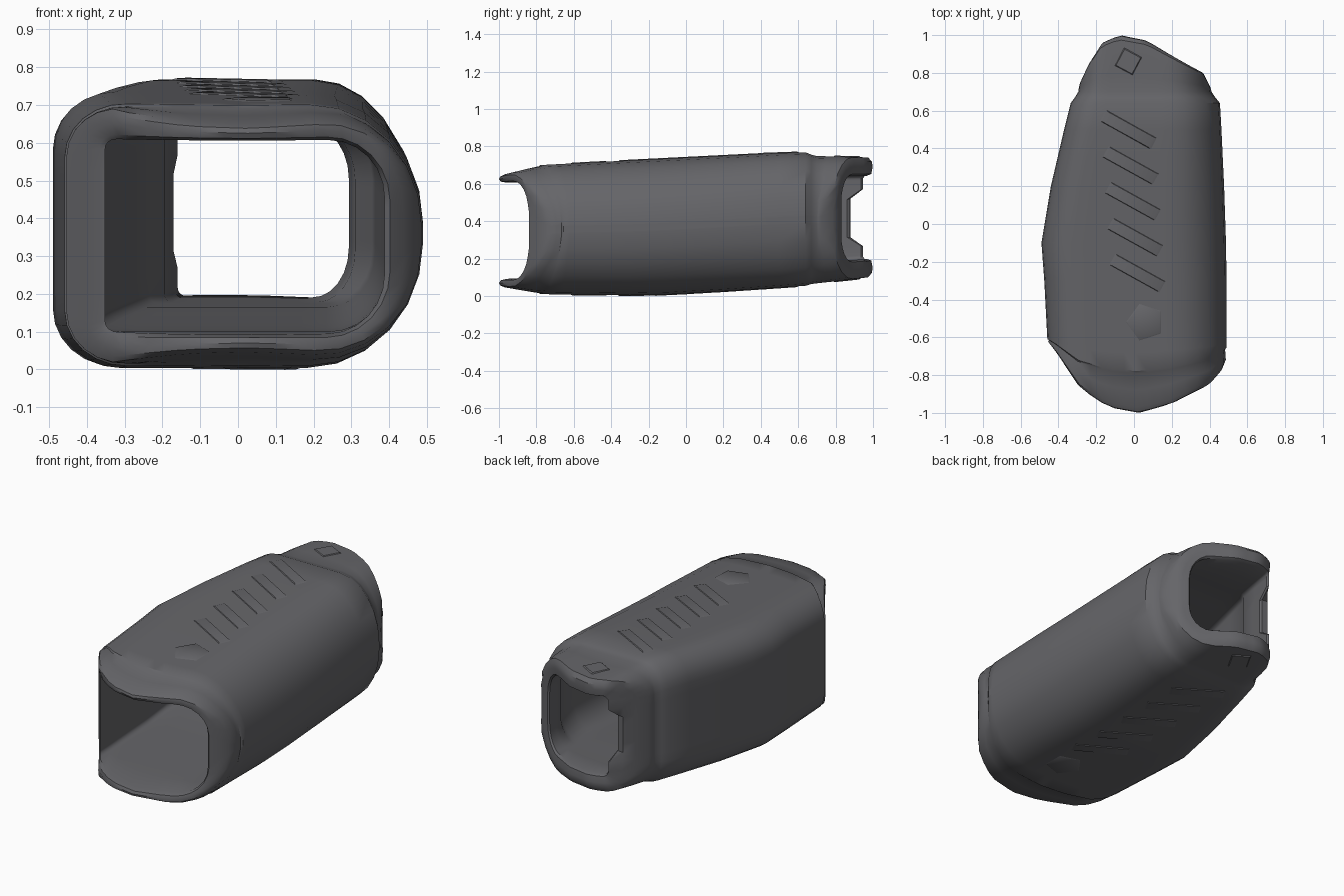
import bpy, bmesh, math
from mathutils import Matrix, Vector

cube = bpy.data.objects.get("Cube")
if cube:
    bpy.data.objects.remove(cube, do_unlink=True)

grey = bpy.data.materials.new("dark grey rubber")
grey.use_nodes = True
COLOUR = (0.13, 0.13, 0.14, 1)
grey.diffuse_color = COLOUR
bsdf = grey.node_tree.nodes["Principled BSDF"]
bsdf.inputs["Base Color"].default_value = COLOUR
bsdf.inputs["Roughness"].default_value = 0.7

# Body extents along its length: y, left x, right x, bottom z, top z, wall
STATIONS = [
    (-1.0, -.43, .48, .05, .645, .04),
    (-.78, -.45, .49, .01, .70, .09),
    (-.3, -.475, .49, .004, .725, .10),
    (-.1, -.49, .487, .008, .735, .10),
    (.2, -.44, .477, .025, .75, .11),
    (.5, -.37, .463, .045, .765, .12),
    (.64, -.335, .455, .055, .768, .12),
    (.70, -.295, .41, .068, .748, .11),
    (1.0, -.25, .37, .10, .743, .10),
]
# Plan outline of the two ends: x, y
FRONT_EDGE = [(-.46, -.62), (-.42, -.67), (-.3, -.87), (-.15, -.97), (.02, -1),
              (.2, -.95), (.4, -.85), (.46, -.78), (.49, -.72)]
BACK_EDGE = [(-.3, .73), (-.26, .85), (-.2, .96), (-.1, 1), (.07, .97),
             (.38, .8), (.41, .72)]
FRONT_Y, BACK_Y = -.6, .70


def interpolate(table, key):
    """Linear lookup of a row by its first column."""
    key = min(max(key, table[0][0]), table[-1][0])
    for a, b in zip(table, table[1:]):
        if key <= b[0]:
            f = (key - a[0]) / (b[0] - a[0])
            return [p + (q - p) * f for p, q in zip(a[1:], b[1:])]


def unit_section(k):
    """Rounded section in a unit square; k = 0 outside, 1 inside."""
    def mix(a, b):
        return a + (b - a) * k
    right = mix(.32, .2), mix(.47, .3)
    left = mix(.17, .04), mix(.21, .05)
    corners = [(1, 1, right, 0), (0, 1, left, 90), (0, 0, left, 180), (1, 0, right, 270)]
    points = []
    for cu, cv, (ru, rv), start in corners:
        mu = cu + (ru if cu == 0 else -ru)
        mv = cv + (rv if cv == 0 else -rv)
        for i in range(7):
            a = math.radians(start + 15 * i)
            points.append((mu + ru * math.cos(a), mv + rv * math.sin(a)))
    # Subdivide the straight runs across the top, left wall and bottom
    full = []
    for i, p in enumerate(points):
        full.append(p)
        if i % 7 == 6:
            q = points[(i + 1) % len(points)]
            for j in range(1, 8):
                full.append(tuple(a + (b - a) * j / 8 for a, b in zip(p, q)))
    return full


def place(y, k, u, v):
    xl, xr, zb, zt, wall = interpolate(STATIONS, y)
    side = .10 * k
    wall *= k
    return Vector((xl + side + u * (xr - xl - 2 * side), y,
                   zb + wall + v * (zt - zb - 2 * wall)))


def ring(kind, s, k):
    """One loop of points: at a fixed y, or part way out to an end outline."""
    points = []
    for u, v in unit_section(k):
        y = s
        if kind != "body":
            base = FRONT_Y if kind == "front" else BACK_Y
            edge = FRONT_EDGE if kind == "front" else BACK_EDGE
            end = interpolate(edge, place(base, k, u, v).x)[0]
            if abs(v - .5) < .3:
                end = min(max(end, -.87), .88)
            y = base + (end - base) * s
        points.append(place(y, k, u, v))
    return points


def finish(name, bm):
    bmesh.ops.recalc_face_normals(bm, faces=bm.faces)
    mesh = bpy.data.meshes.new(name)
    bm.to_mesh(mesh)
    bm.free()
    mesh.materials.append(grey)
    obj = bpy.data.objects.new(name, mesh)
    bpy.context.collection.objects.link(obj)
    bpy.ops.object.select_all(action="DESELECT")
    obj.select_set(True)
    bpy.context.view_layer.objects.active = obj
    bpy.ops.object.shade_smooth_by_angle(angle=math.radians(35))
    return obj


# Hollow sleeve: outside front to back, lip, then inside back to front
body_ys = [-.6, -.45, -.3, -.1, .05, .2, .35, .5, .64]
path = [("front", 1, .5), ("front", .99, .2), ("front", .93, .04), ("front", .7, .05),
        ("front", .48, .08), ("front", .45, 0), ("front", .2, 0)]
path += [("body", y, 0) for y in body_ys]
path += [("body", .67, .02), ("body", .70, 0), ("back", .3, 0), ("back", .6, 0),
         ("back", .92, .03), ("back", .99, .25), ("back", 1, .55),
         ("back", .98, .9), ("back", .9, 1), ("back", .45, 1), ("body", .70, 1)]
path += [("body", y, 1) for y in reversed(body_ys)]
path += [("front", .45, 1), ("front", .9, 1), ("front", .98, .85)]

bm = bmesh.new()
loops = [[bm.verts.new(p) for p in ring(*step)] for step in path]
for a, b in zip(loops, loops[1:] + loops[:1]):
    for i in range(len(a)):
        j = (i + 1) % len(a)
        bm.faces.new((a[i], a[j], b[j], b[i]))
finish("sleeve_body", bm)


def surface_frame(x, y, turn, top):
    """Frame lying on the top or bottom skin at x, y."""
    col = 3 if top else 2
    here = interpolate(STATIONS, y)[col]
    slope = (interpolate(STATIONS, y + .05)[col] - interpolate(STATIONS, y - .05)[col]) / .1
    return (Matrix.Translation((x, y, here)) @ Matrix.Rotation(math.atan(slope), 4, "X")
            @ Matrix.Rotation(math.radians(turn), 4, "Z"))


def plate(name, x, y, turn, top, sides, size, stretch=1.0, height=.004):
    """Low tapered pad sitting on the skin."""
    bm = bmesh.new()
    bmesh.ops.create_cone(bm, cap_ends=True, segments=sides, radius1=size,
                          radius2=size * .85, depth=height * 2)
    if sides == 4:
        bmesh.ops.rotate(bm, verts=bm.verts, matrix=Matrix.Rotation(math.pi / 4, 3, "Z"))
    if not top:
        bmesh.ops.scale(bm, vec=(1, 1, -1), verts=bm.verts)
    bmesh.ops.scale(bm, vec=(stretch, 1, 1), verts=bm.verts)
    bmesh.ops.transform(bm, matrix=surface_frame(x, y, turn, top), verts=bm.verts)
    finish(name, bm)


# Slanted grip ribs, pentagon button and rear tab on both broad faces
for top in (True, False):
    face = "top" if top else "bottom"
    for i in range(5):
        plate(f"{face}_grip_rib_{i + 1}", -.03 + .012 * i, .5 - .19 * i, -29, top,
              4, .05, stretch=4.6)
    plate(f"{face}_button", .06, -.52, 18, top, 5, .11)
    plate(f"{face}_rear_tab", -.03, .86, -28, top, 4, .08)
